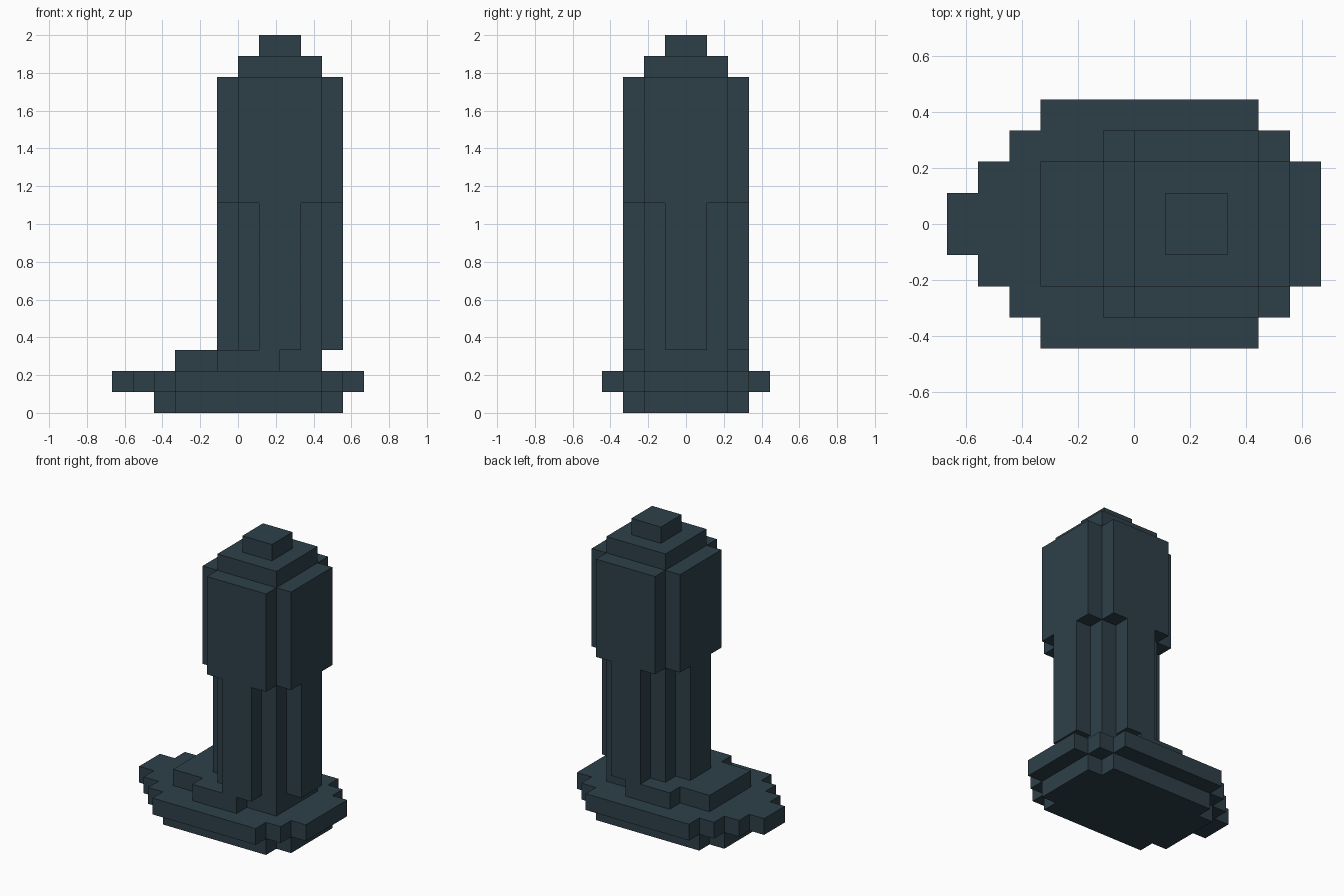
import bpy
import bmesh

cube = bpy.data.objects.get("Cube")
if cube:
    bpy.data.objects.remove(cube, do_unlink=True)

UNIT = 2 / 18  # one block

# Single dark slate colour
slate = bpy.data.materials.new("dark_slate")
slate.use_nodes = True
colour = (0.027, 0.051, 0.066, 1)
slate.diffuse_color = colour
slate.node_tree.nodes["Principled BSDF"].inputs["Base Color"].default_value = colour


def stair(steps, side):
    """Stepped edge of one quarter, from the middle outwards."""
    points = []
    for step in steps:
        x, half = step[side], step[2]
        if points and points[-1][0] == x:
            points[-1] = (x, half)
            continue
        if points:
            points.append((x, points[-1][1]))
        points.append((x, half))
    return points


def stepped_block(name, bottom, top, steps):
    """Solid from overlapping (x min, x max, half depth) bars, mirrored in y."""
    left, right = stair(steps, 0), stair(steps, 1)
    back = right + left[::-1]
    outline = back + [(x, -y) for x, y in reversed(back)]
    bm = bmesh.new()
    face = bm.faces.new([bm.verts.new((x * UNIT, y * UNIT, bottom * UNIT))
                         for x, y in outline])
    extruded = bmesh.ops.extrude_face_region(bm, geom=[face], use_keep_orig=True)
    lifted = [v for v in extruded["geom"] if isinstance(v, bmesh.types.BMVert)]
    bmesh.ops.translate(bm, verts=lifted, vec=(0, 0, (top - bottom) * UNIT))
    bmesh.ops.recalc_face_normals(bm, faces=bm.faces)
    mesh = bpy.data.meshes.new(name)
    bm.to_mesh(mesh)
    bm.free()
    mesh.materials.append(slate)
    obj = bpy.data.objects.new(name, mesh)
    bpy.context.collection.objects.link(obj)


# Base: foot, wide pointed plate and raised plinth
stepped_block("base_foot", 0, 1, [(-4, 5, 2), (-3, 4, 3)])
stepped_block("base_plate", 1, 2, [(-6, 6, 1), (-5, 6, 2), (-4, 5, 3), (-3, 4, 4)])
stepped_block("plinth", 2, 3, [(-3, 4, 2), (-1, 2, 3)])

# Column: ribbed shaft, thicker head and stepped cap
stepped_block("shaft", 3, 10, [(-1, 5, 1), (0, 4, 2), (1, 3, 3)])
stepped_block("head", 10, 16, [(-1, 5, 2), (0, 4, 3)])
stepped_block("cap", 16, 17, [(0, 4, 2)])
stepped_block("cap_knob", 17, 18, [(1, 3, 1)])
